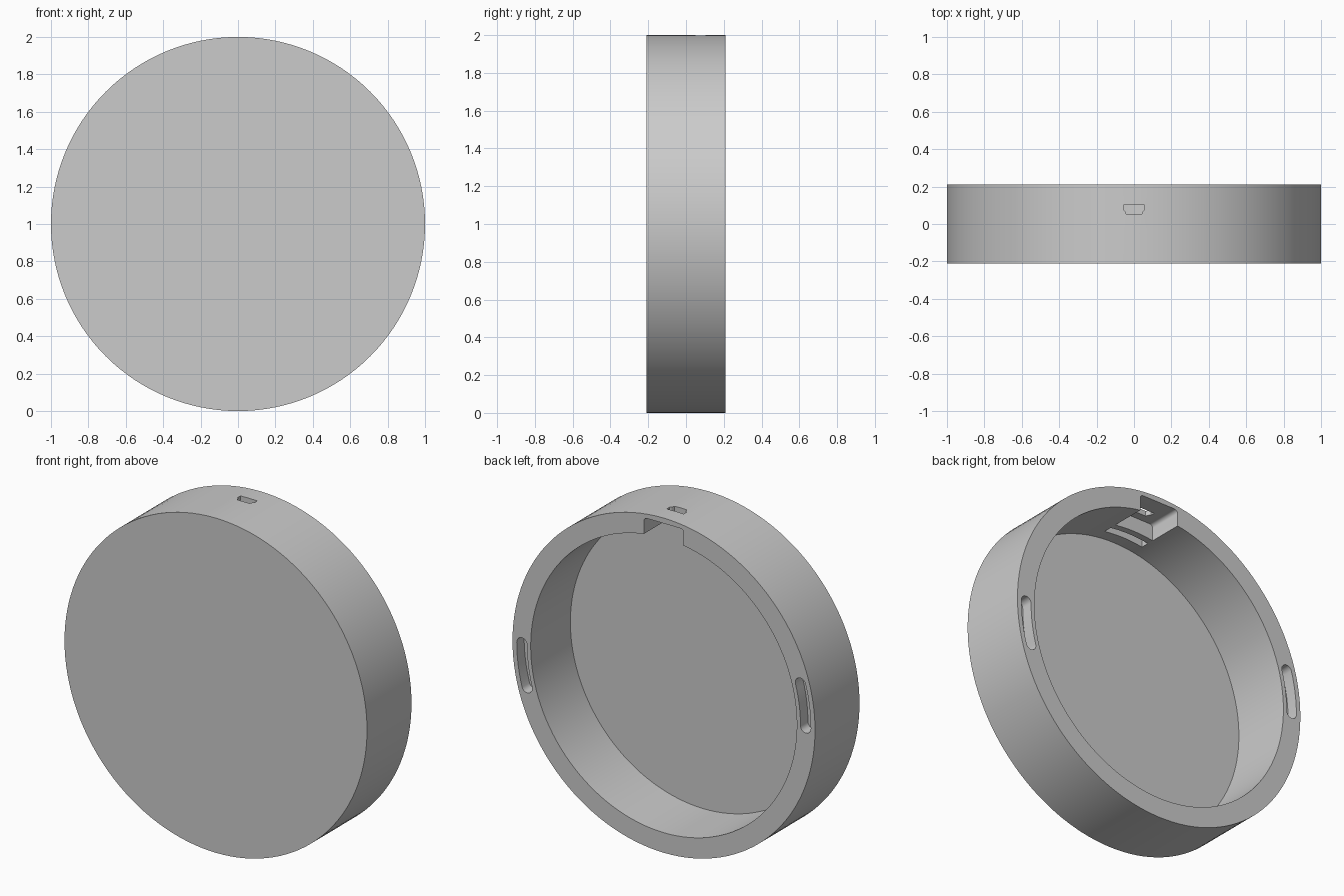
import bpy
import bmesh
from math import cos, sin, pi, radians
from mathutils import Vector

cube = bpy.data.objects.get("Cube")
if cube:
    bpy.data.objects.remove(cube, do_unlink=True)

SEGMENTS = 128
HALF = 0.21       # half the case depth
INNER = 0.88      # cavity radius
FLOOR = -0.165    # inner face of the closed front


def arc(cx, cz, r, a0, a1, n):
    """Points along an arc, both ends included."""
    angles = [a0 + (a1 - a0) * i / n for i in range(n + 1)]
    return [(cx + r * cos(a), cz + r * sin(a)) for a in angles]


def prism(name, outline, start, end, axis="y"):
    """Extrude an outline along y (points are x, z) or z (points are x, y)."""
    bm = bmesh.new()

    def place(p, d):
        return (p[0], d, p[1]) if axis == "y" else (p[0], p[1], d)

    face = bm.faces.new([bm.verts.new(place(p, start)) for p in outline])
    step = Vector(place((0, 0), end - start))
    new = bmesh.ops.extrude_face_region(bm, geom=[face])["geom"]
    verts = [v for v in new if isinstance(v, bmesh.types.BMVert)]
    bmesh.ops.translate(bm, verts=verts, vec=step)
    bmesh.ops.recalc_face_normals(bm, faces=bm.faces)
    mesh = bpy.data.meshes.new(name)
    bm.to_mesh(mesh)
    bm.free()
    obj = bpy.data.objects.new(name, mesh)
    bpy.context.collection.objects.link(obj)
    return obj


def disc(name, radius, start, end):
    outline = arc(0, 1, radius, 0, 2 * pi, SEGMENTS)[:-1]
    return prism(name, outline, start, end)


def arc_slot(name, a0, a1, radius=0.938, half_width=0.034):
    """Curved slot with round ends, following the rim."""
    outline = arc(0, 1, radius + half_width, a0, a1, 8)
    outline += arc(radius * cos(a1), 1 + radius * sin(a1), half_width, a1, a1 + pi, 10)[1:-1]
    outline += arc(0, 1, radius - half_width, a1, a0, 8)
    outline += arc(radius * cos(a0), 1 + radius * sin(a0), half_width, a0 + pi, a0 + 2 * pi, 10)[1:-1]
    return prism(name, outline, HALF - 0.07, HALF + 0.05)


def pocket(name, start, end, w=0.132, low=1.8, top=1.968, r=0.022):
    """Box pocket in the upper wall with rounded top corners."""
    outline = [(-w, low), (w, low)]
    outline += arc(w - r, top - r, r, 0, pi / 2, 6)
    outline += arc(r - w, top - r, r, pi / 2, pi, 6)
    return prism(name, outline, start, end)


# Round case, open at the back
case = disc("round_case", 1.0, -HALF, HALF)

cutters = [
    disc("cavity_cutter", INNER, FLOOR, HALF + 0.1),
    # connector bay and the narrow groove in front of it
    pocket("bay_cutter", 0.0, HALF + 0.1),
    pocket("groove_cutter", -0.09, -0.04),
    # tapered connector opening through the thin top wall
    prism("port_cutter",
          [(-0.04, 0.05), (0.04, 0.05), (0.047, 0.068), (0.056, 0.075), (0.056, 0.102),
           (-0.056, 0.102), (-0.056, 0.075), (-0.047, 0.068)], 1.9, 2.1, axis="z"),
]
# two twist-lock slots, half a turn apart
for i in range(2):
    cutters.append(arc_slot(f"lock_slot_cutter_{i}", radians(-15.6) + i * pi, i * pi))

bpy.ops.object.select_all(action="DESELECT")
bpy.context.view_layer.objects.active = case
case.select_set(True)
for cutter in cutters:
    cutter.hide_render = True
    mod = case.modifiers.new(cutter.name, "BOOLEAN")
    mod.operation = "DIFFERENCE"
    mod.solver = "EXACT"
    mod.object = cutter
    bpy.ops.object.modifier_apply(modifier=mod.name)
    bpy.data.objects.remove(cutter, do_unlink=True)

# Plain grey finish
grey = bpy.data.materials.new("plain_grey")
grey.use_nodes = True
colour = (0.6, 0.6, 0.6, 1.0)
grey.diffuse_color = colour
grey.node_tree.nodes["Principled BSDF"].inputs["Base Color"].default_value = colour
case.data.materials.clear()
case.data.materials.append(grey)

bpy.ops.object.shade_smooth_by_angle(angle=radians(30))
